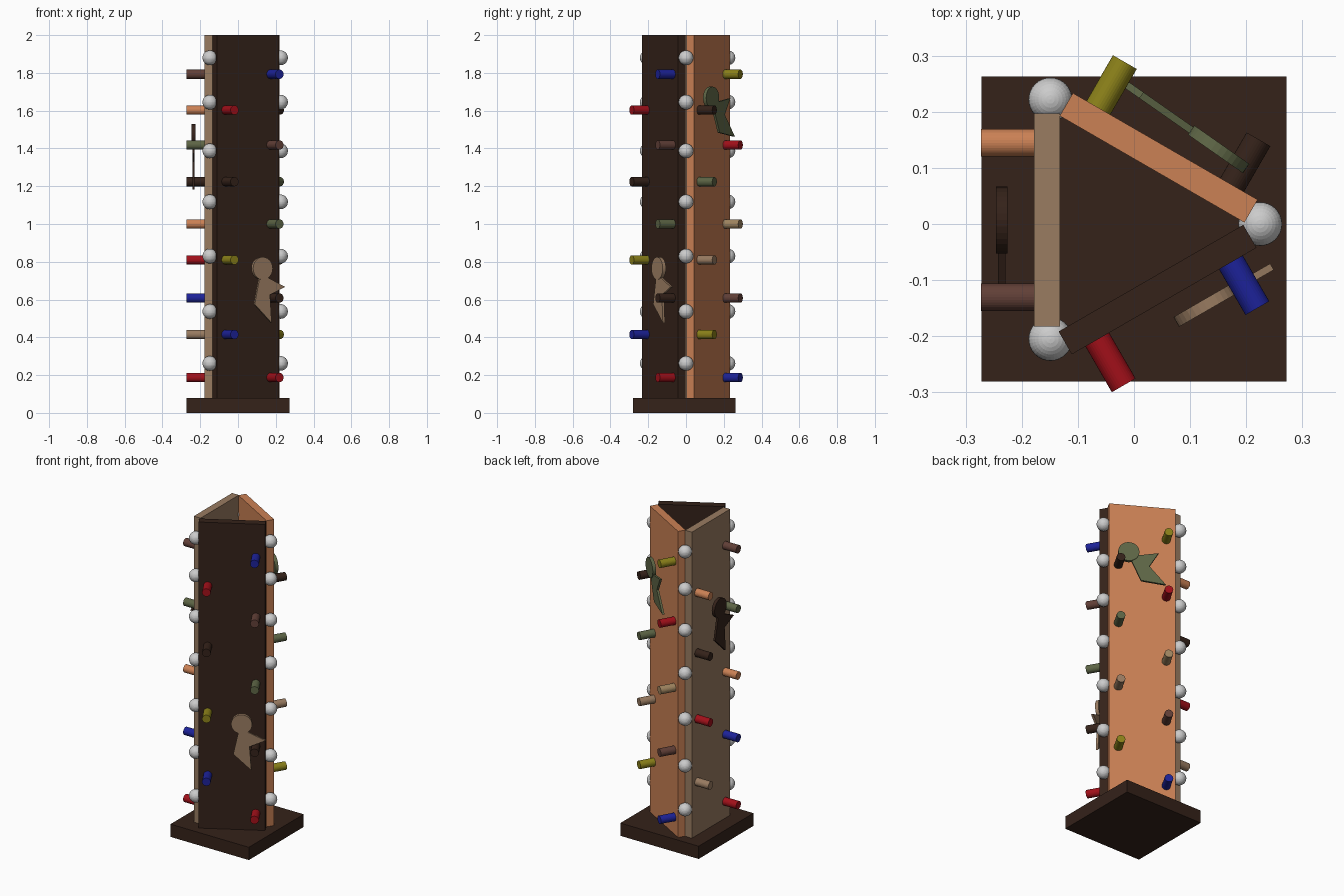
import bpy, bmesh
from math import radians
from mathutils import Matrix, Vector

if "Cube" in bpy.data.objects:
    bpy.data.objects.remove(bpy.data.objects["Cube"])

COLORS = {
    "dark": (0.035, 0.016, 0.010), "orange": (0.60, 0.22, 0.09),
    "tan": (0.32, 0.20, 0.12), "wood": (0.36, 0.24, 0.12),
    "brown": (0.12, 0.05, 0.038), "red": (0.36, 0.005, 0.010),
    "blue": (0.012, 0.016, 0.32), "yellow": (0.26, 0.22, 0.010),
    "olive": (0.11, 0.13, 0.06),
}
mats = {}
for key, rgb in COLORS.items():
    mats[key] = bpy.data.materials.new(key)
    mats[key].diffuse_color = (*rgb, 1)


def add(name, bm, matrix, color=None):
    bmesh.ops.recalc_face_normals(bm, faces=bm.faces)
    me = bpy.data.meshes.new(name)
    bm.to_mesh(me)
    bm.free()
    ob = bpy.data.objects.new(name, me)
    bpy.context.collection.objects.link(ob)
    ob.matrix_world = matrix
    if color:
        me.materials.append(mats[color])
    return ob


def box(name, size, matrix, color):
    bm = bmesh.new()
    bmesh.ops.create_cube(bm, size=1)
    bmesh.ops.scale(bm, vec=size, verts=bm.verts)
    return add(name, bm, matrix, color)


def rod(name, radius, depth, matrix, color):
    # cylinder lying along local y
    bm = bmesh.new()
    bmesh.ops.create_cone(bm, cap_ends=True, segments=32, radius1=radius,
                          radius2=radius, depth=depth)
    bmesh.ops.rotate(bm, matrix=Matrix.Rotation(radians(90), 3, 'X'), verts=bm.verts)
    return add(name, bm, matrix, color)


def plate(name, outline, thick, matrix, color):
    # flat outline in local xz, extruded along y
    bm = bmesh.new()
    face = bm.faces.new([bm.verts.new((x, -thick / 2, z)) for x, z in outline])
    ext = bmesh.ops.extrude_face_region(bm, geom=[face])
    moved = [v for v in ext["geom"] if isinstance(v, bmesh.types.BMVert)]
    bmesh.ops.translate(bm, vec=(0, thick, 0), verts=moved)
    return add(name, bm, matrix, color)


T = Matrix.Translation

# base plate
box("base", (0.543, 0.543, 0.08), T((0, -0.009, 0.04)), "dark")

THICK, OUT = 0.047, 0.094
FIVE = (1.793, 1.418, 1.0, 0.608, 0.187)
FOUR = (1.603, 1.224, 0.81, 0.415)
BODY = [(-0.015, -0.035), (-0.048, -0.19), (0.055, -0.288),
        (0.045, -0.14), (0.137, -0.098), (0.025, -0.045)]

# panel: name, centre, angle, colour, five-peg column, four-peg column,
# figure (along, height, stand-off, roll, tilt, colour)
PANELS = [
    ("front", (0.042, -0.117), 30, "dark",
     ("blue", "brown", "olive", "dark", "red"), ("red", "dark", "yellow", "blue"),
     (0.06, 0.765, 0.043, 0, 0, "tan")),
    ("back", (0.044, 0.118), 150, "orange",
     ("yellow", "red", "wood", "brown", "blue"), ("dark", "olive", "tan", "yellow"),
     (-0.085, 1.667, 0.043, 35, -5, "olive")),
    ("left", (-0.155, 0.007), 270, "tan",
     ("brown", "olive", "orange", "blue", "red"), ("orange", "dark", "red", "tan"),
     (0.0, 1.47, 0.057, 0, 0, "dark")),
]

for name, (cx, cy), angle, color, five, four, fig in PANELS:
    frame = T((cx, cy, 0)) @ Matrix.Rotation(radians(angle), 4, 'Z')
    box(name + "_panel", (0.38, THICK, 1.92), frame @ T((0, 0, 1.04)), color)
    # pegs
    for u, heights, tints in ((0.1375, FIVE, five), (-0.1375, FOUR, four)):
        for z, tint in zip(heights, tints):
            rod(name + "_peg", 0.0245, OUT + 0.01,
                frame @ T((u, -(THICK / 2 + OUT / 2 - 0.005), z)), tint)
    # flat climbing figure
    u, z, off, roll, tilt, tint = fig
    local = (frame @ T((u, -(THICK / 2 + off), z))
             @ Matrix.Rotation(radians(tilt), 4, 'Z')
             @ Matrix.Rotation(radians(-roll), 4, 'Y'))
    rod(name + "_figure_head", 0.06, 0.02, local, tint)
    plate(name + "_figure_body", BODY, 0.013, local, tint)

# corner balls
for x, y in ((-0.149, 0.222), (-0.149, -0.205), (0.225, 0.0)):
    for z in (1.88, 1.645, 1.387, 1.117, 0.83, 0.537, 0.262):
        bm = bmesh.new()
        bmesh.ops.create_uvsphere(bm, u_segments=32, v_segments=16, radius=0.039)
        add("corner_ball", bm, T((x, y, z)))

for m in bpy.data.materials:
    if m.users and not m.is_grease_pencil:
        m.use_nodes = True
        m.node_tree.nodes["Principled BSDF"].inputs["Base Color"].default_value = m.diffuse_color
